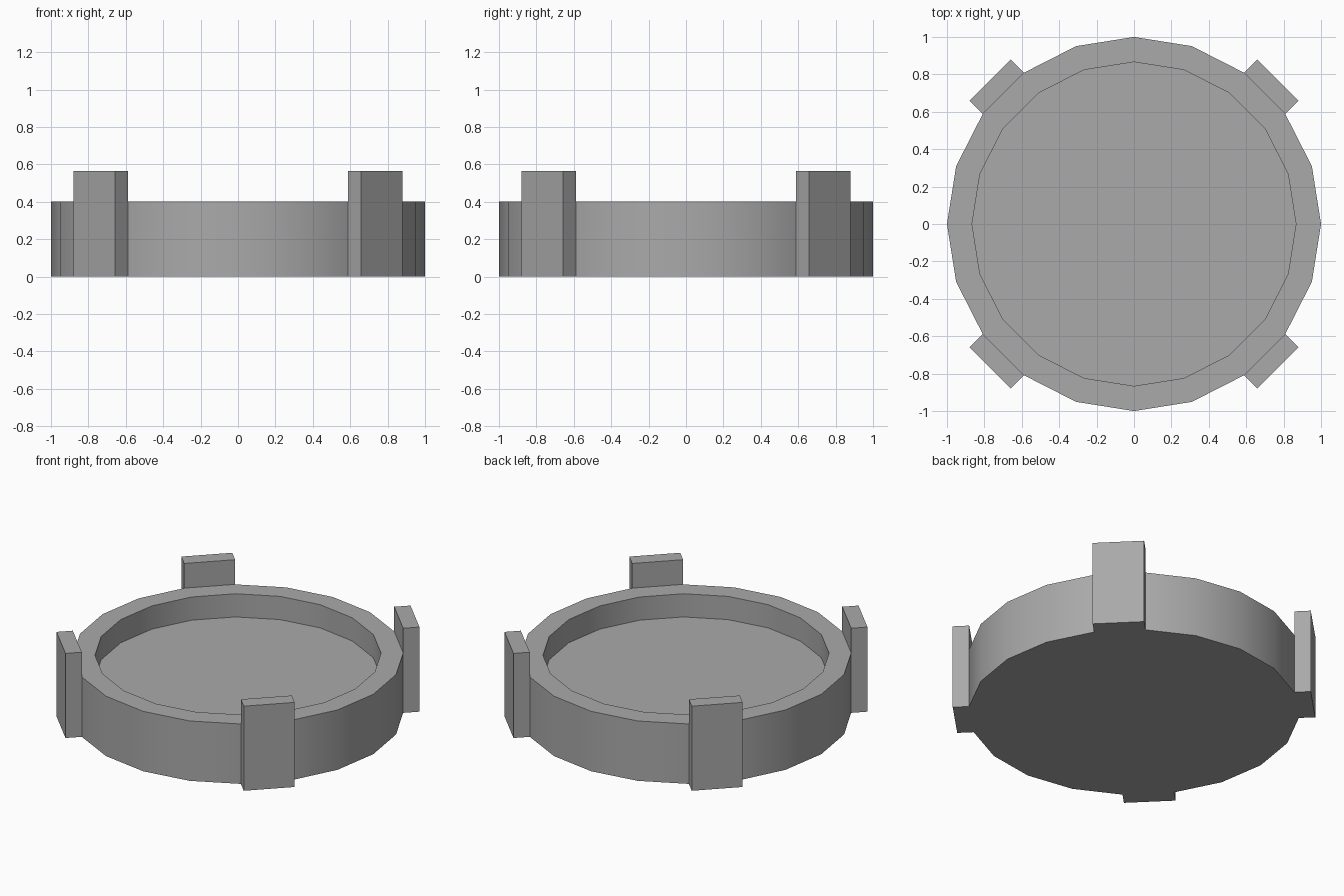
import bpy, bmesh, math
from mathutils import Matrix

SIDES = 20
OUTER, INNER = 1.0, 0.866
RIM_Z, FLOOR_Z, POST_Z = 0.4, 0.245, 0.565
POST_DEPTH = 0.1

cube = bpy.data.objects.get("Cube")
if cube:
    bpy.data.objects.remove(cube, do_unlink=True)

grey = bpy.data.materials.new("mid_grey")
grey.use_nodes = True
colour = (0.4, 0.4, 0.4, 1.0)
grey.diffuse_color = colour
grey.node_tree.nodes["Principled BSDF"].inputs["Base Color"].default_value = colour


def add_object(name, bm):
    bmesh.ops.recalc_face_normals(bm, faces=bm.faces)
    mesh = bpy.data.meshes.new(name)
    bm.to_mesh(mesh)
    bm.free()
    mesh.materials.append(grey)
    obj = bpy.data.objects.new(name, mesh)
    bpy.context.collection.objects.link(obj)
    return obj


# Shallow round tray: stacked rings from the base, over the rim, to the floor
bm = bmesh.new()
rings = []
for radius, z in ((OUTER, 0), (OUTER, RIM_Z), (INNER, RIM_Z), (INNER, FLOOR_Z)):
    angles = [2 * math.pi * i / SIDES for i in range(SIDES)]
    rings.append([bm.verts.new((radius * math.cos(a), radius * math.sin(a), z))
                  for a in angles])
for low, high in zip(rings, rings[1:]):
    for i in range(SIDES):
        j = (i + 1) % SIDES
        bm.faces.new((low[i], low[j], high[j], high[i]))
bm.faces.new(rings[0])
bm.faces.new(rings[-1])
tray = add_object("tray", bm)
bpy.ops.object.select_all(action="DESELECT")
tray.select_set(True)
bpy.context.view_layer.objects.active = tray
bpy.ops.object.shade_smooth_by_angle(angle=math.radians(30))

# Four upright posts, each as wide as the diagonal tray side it stands against
half_step = math.pi / SIDES
inner_face = OUTER * math.cos(half_step)
width = 2 * OUTER * math.sin(half_step)
names = ("back_left_post", "back_right_post", "front_right_post", "front_left_post")
for k, name in enumerate(names):
    bm = bmesh.new()
    turn = Matrix.Rotation(math.pi / 4 + k * math.pi / 2, 4, "Z")
    move = Matrix.Translation((inner_face + POST_DEPTH / 2, 0, POST_Z / 2))
    size = Matrix.Diagonal((POST_DEPTH, width, POST_Z, 1))
    bmesh.ops.create_cube(bm, size=1, matrix=turn @ move @ size)
    add_object(name, bm)
